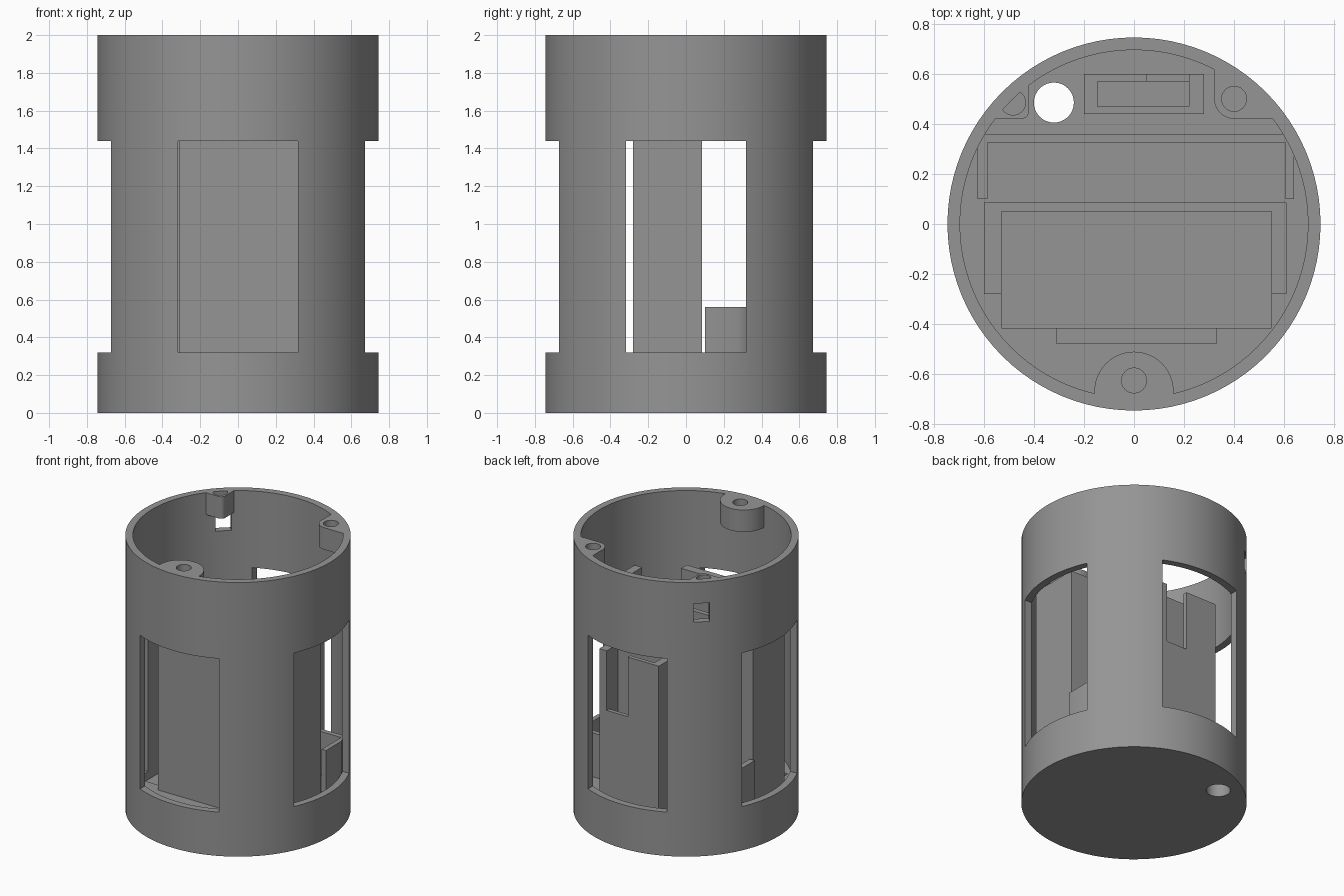
import bpy, bmesh, math
from mathutils import Matrix

if "Cube" in bpy.data.objects:
    bpy.data.objects.remove(bpy.data.objects["Cube"])

R_OUT, R_IN, FLOOR = 0.745, 0.695, 0.24

grey = bpy.data.materials.new("mid_grey")
grey.diffuse_color = (0.3, 0.3, 0.3, 1)
grey.use_nodes = True
grey.node_tree.nodes["Principled BSDF"].inputs["Base Color"].default_value = grey.diffuse_color


def finish(name, bm):
    bmesh.ops.recalc_face_normals(bm, faces=bm.faces[:])
    me = bpy.data.meshes.new(name)
    bm.to_mesh(me)
    bm.free()
    me.materials.append(grey)
    ob = bpy.data.objects.new(name, me)
    bpy.context.collection.objects.link(ob)
    return ob


def box(name, x, y, z, turn=0):
    bm = bmesh.new()
    bmesh.ops.create_cube(bm, size=1)
    for v in bm.verts:
        v.co = [r[0] + (c + 0.5) * (r[1] - r[0]) for c, r in zip(v.co, (x, y, z))]
    bm.transform(Matrix.Rotation(turn, 4, 'Z'))
    return finish(name, bm)


def prism(name, pts, z):
    bm = bmesh.new()
    face = bm.faces.new([bm.verts.new((px, py, z[0])) for px, py in pts])
    up = bmesh.ops.extrude_face_region(bm, geom=[face])["geom"]
    for v in up:
        if isinstance(v, bmesh.types.BMVert):
            v.co.z = z[1]
    return finish(name, bm)


def arc(cx, cy, r, a0, a1, n):
    return [(cx + r * math.cos(math.radians(a0 + (a1 - a0) * i / n)),
             cy + r * math.sin(math.radians(a0 + (a1 - a0) * i / n))) for i in range(n + 1)]


def cyl(name, r, z, x=0, y=0, n=96):
    return prism(name, arc(x, y, r, 0, 360, n)[:-1], z)


def boolean(ob, cutter, op='DIFFERENCE'):
    bpy.ops.object.select_all(action='DESELECT')
    bpy.context.view_layer.objects.active = ob
    m = ob.modifiers.new("cut", 'BOOLEAN')
    m.operation, m.object, m.solver = op, cutter, 'EXACT'
    bpy.ops.object.modifier_apply(modifier=m.name)
    bpy.data.objects.remove(cutter)


# Round housing with floor, four side windows, floor recess and cable hole
shell = cyl("housing", R_OUT, (0, 2))
boolean(shell, cyl("bore", R_IN, (FLOOR, 2.2)))
for k in range(4):
    boolean(shell, box("window", (0.5, 1), (-0.318, 0.318), (0.32, 1.44), k * math.pi / 2))
boolean(shell, box("recess", (-0.53, 0.55), (-0.415, 0.05), (0.18, 0.3)))
boolean(shell, cyl("cable_hole", 0.08, (-0.1, 0.5), -0.32, 0.485, 32))
# Small square slot through the wall under the back left boss
boolean(shell, box("slot", (0.6, 0.9), (-0.053, 0.053), (1.71, 1.845), math.radians(133)))

# Large holder: back wall, two side walls and a front plate
Z = (FLOOR - 0.005, 1.51)
box("holder_back", (-0.6, 0.61), (0.05, 0.085), Z)
box("holder_left_side", (-0.6, -0.53), (-0.28, 0.05), Z)
box("holder_right_side", (0.55, 0.61), (-0.28, 0.05), Z)
box("holder_front_plate", (-0.31, 0.33), (-0.48, -0.415), Z)

# Low tray behind the holder, following the round wall
tray = box("low_tray", (-0.625, 0.64), (0.1, 0.36), (FLOOR - 0.005, 0.56))
boolean(tray, box("tray_pocket", (-0.585, 0.605), (0, 0.325), (0.1, 0.7)))
boolean(tray, cyl("tray_trim", R_IN + 0.003, (0, 1)), 'INTERSECT')

# Tall narrow box at the back with a notch in its rear wall
tall = box("narrow_box", (-0.2, 0.28), (0.44, 0.6), (FLOOR - 0.005, 1.325))
boolean(tall, box("narrow_pocket", (-0.145, 0.22), (0.47, 0.57), (FLOOR, 1.5)))
boolean(tall, box("rear_notch", (0.05, 0.22), (0.55, 0.7), (0.89, 1.5)))

# Screw bosses under the rim
BZ = (1.84, 2)
bosses = [
    ("front_boss", [(0.158, -0.8)] + arc(0, -0.668, 0.158, 0, 180, 24) + [(-0.158, -0.8)],
     (0, -0.625)),
    ("back_left_boss", [(-0.8, 0.42)] + arc(-0.45, 0.45, 0.03, -90, 0, 6) + [(-0.42, 0.8), (-0.8, 0.8)],
     (-0.483, 0.485)),
    ("back_right_boss", [(0.8, 0.42), (0.8, 0.8), (0.32, 0.8)] + arc(0.4, 0.5, 0.08, 180, 270, 8),
     (0.4, 0.5)),
]
for name, pts, (hx, hy) in bosses:
    boss = prism(name, pts, BZ)
    boolean(boss, cyl("boss_trim", R_IN + 0.003, (1, 3)), 'INTERSECT')
    boolean(boss, cyl("screw_hole", 0.05, (1, 3), hx, hy, 24))

# Smooth the round walls, keep the edges sharp
bpy.ops.object.select_all(action='SELECT')
bpy.context.view_layer.objects.active = shell
bpy.ops.object.shade_smooth_by_angle(angle=math.radians(30))
